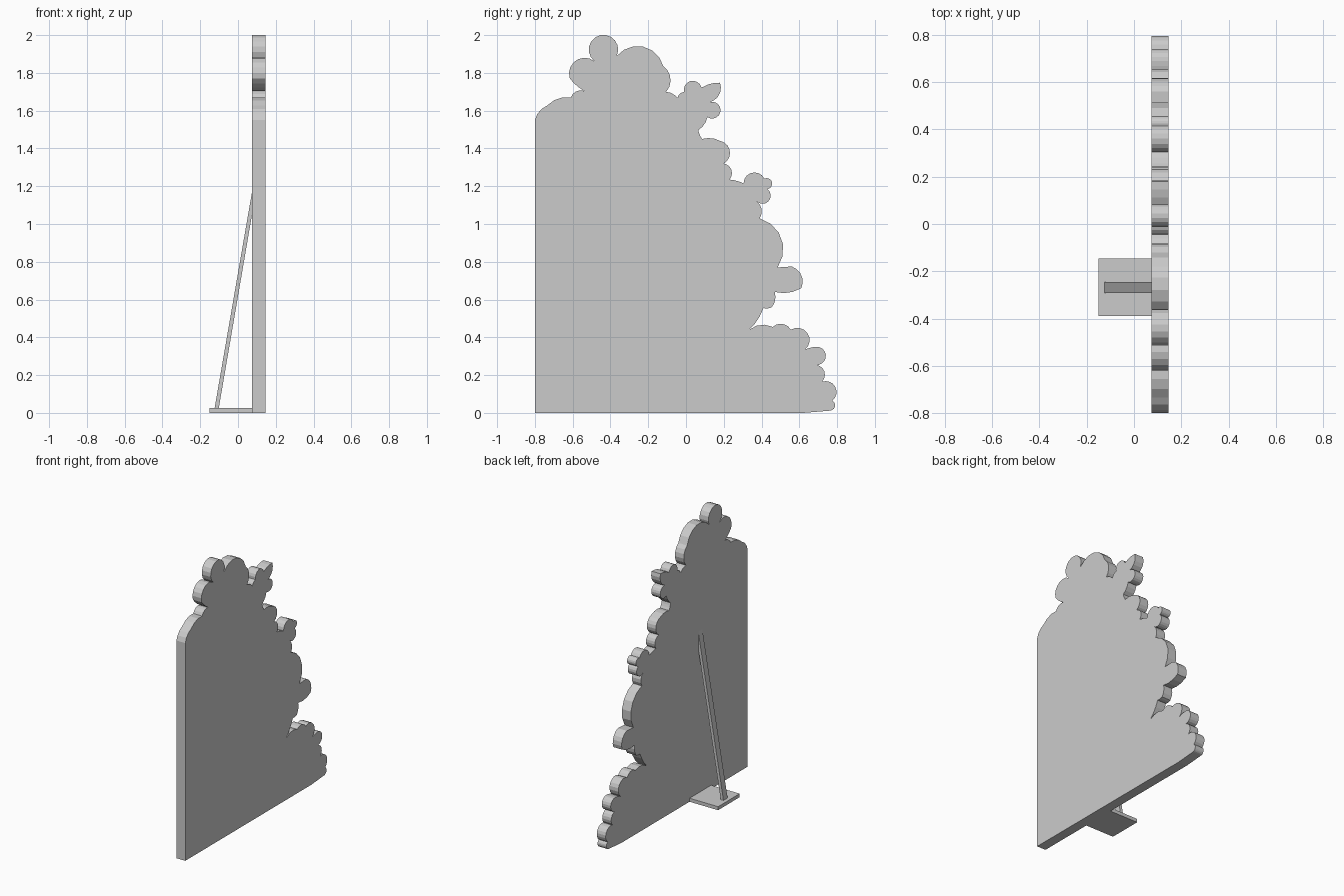
import bpy, bmesh, math
from mathutils import Vector

if "Cube" in bpy.data.objects:
    bpy.data.objects.remove(bpy.data.objects["Cube"])

# Cut-out outline, clockwise in (y, z); third value bulges the edge that follows into an arc
OUTLINE = [
    (-.8, 0, 0), (-.8, 1.55, .25), (-.735, 1.627, .25), (-.61, 1.67, .4),
    (-.54, 1.705, .1), (-.615, 1.77, .75), (-.485, 1.862, 2.1), (-.367, 1.889, .62),
    (-.12, 1.835, .45), (-.105, 1.70, .2), (-.045, 1.668, .3), (-.01, 1.70, 1),
    (.082, 1.722, .15), (.18, 1.748, .45), (.125, 1.645, 1.6), (.114, 1.566, .2),
    (.065, 1.497, -.1), (.085, 1.45, .2), (.18, 1.44, .7), (.2, 1.32, .6),
    (.23, 1.235, .1), (.305, 1.215, .8), (.415, 1.24, 1.2), (.43, 1.185, 1.1),
    (.375, 1.12, .4), (.39, 1.03, .52), (.485, .77, 0), (.56, .775, .45),
    (.61, .66, .2), (.47, .64, .25), (.455, .56, .2), (.41, .555, .12),
    (.335, .44, .3), (.46, .455, .5), (.555, .44, .95), (.63, .335, .1),
    (.69, .35, .75), (.72, .262, .1), (.65, .243, .95), (.72, .165, .85),
    (.775, .065, .7), (.765, .012, 0), (.62, 0, 0),
]


def arc_outline(points):
    out = []
    for i, (y, z, b) in enumerate(points):
        p = Vector((y, z))
        q = Vector(points[(i + 1) % len(points)][:2])
        out.append(p)
        if b == 0:
            continue
        half = (q - p) / 2
        mid = (p + q) / 2
        n = Vector((-half.y, half.x))
        sweep = 4 * math.atan(b)
        centre = mid + n * (b * b - 1) / (2 * b)
        steps = max(3, int(abs(sweep) / 0.4) + 1)
        for k in range(1, steps):
            a = -sweep * k / steps
            d = p - centre
            out.append(centre + Vector((d.x * math.cos(a) - d.y * math.sin(a),
                                        d.x * math.sin(a) + d.y * math.cos(a))))
    return out


def prism(name, verts, offset):
    bm = bmesh.new()
    face = bm.faces.new([bm.verts.new(v) for v in verts])
    ext = bmesh.ops.extrude_face_region(bm, geom=[face], use_keep_orig=True)
    moved = [g for g in ext["geom"] if isinstance(g, bmesh.types.BMVert)]
    bmesh.ops.translate(bm, verts=moved, vec=offset)
    bmesh.ops.recalc_face_normals(bm, faces=bm.faces)
    mesh = bpy.data.meshes.new(name)
    bm.to_mesh(mesh)
    bm.free()
    obj = bpy.data.objects.new(name, mesh)
    bpy.context.collection.objects.link(obj)
    return obj


# Foliage-shaped flat panel
prism("foliage_panel", [(.075, p.x, p.y) for p in arc_outline(OUTLINE)], (.07, 0, 0))

# Foot plate behind the panel
prism("foot_plate", [(-.15, -.39, 0), (.075, -.39, 0), (.075, -.147, 0), (-.15, -.147, 0)],
      (0, 0, .025))

# Leaning brace from the foot plate up to the panel
prism("brace", [(-.128, -.291, .001), (-.106, -.291, .001), (.076, -.291, 1.06), (.076, -.291, 1.18)],
      (0, .046, 0))
